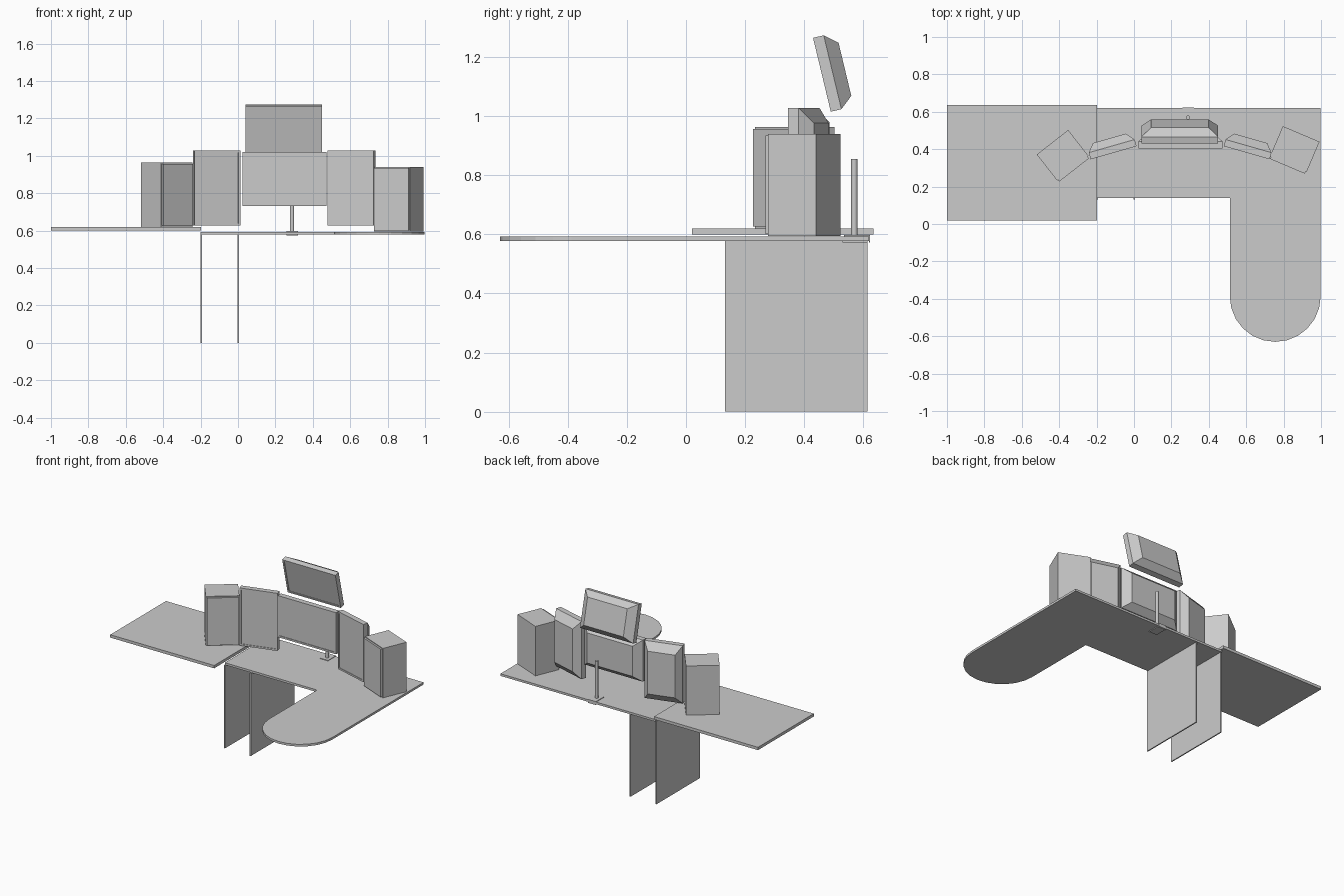
import bpy, bmesh
from math import radians, sin, cos, pi

if "Cube" in bpy.data.objects:
    bpy.data.objects.remove(bpy.data.objects["Cube"])


def finish(name, bm, loc=(0, 0, 0), rot=(0, 0, 0)):
    bmesh.ops.recalc_face_normals(bm, faces=bm.faces)
    mesh = bpy.data.meshes.new(name)
    bm.to_mesh(mesh)
    bm.free()
    ob = bpy.data.objects.new(name, mesh)
    ob.location = loc
    ob.rotation_euler = [radians(a) for a in rot]
    bpy.context.collection.objects.link(ob)
    return ob


def box(name, size, loc, rz=0):
    bm = bmesh.new()
    bmesh.ops.create_cube(bm, size=1)
    bmesh.ops.scale(bm, vec=size, verts=bm.verts)
    return finish(name, bm, loc, (0, 0, rz))


def span(name, x0, x1, y0, y1, z0, z1):
    return box(name, (x1 - x0, y1 - y0, z1 - z0),
               ((x0 + x1) / 2, (y0 + y1) / 2, (z0 + z1) / 2))


def slab(name, outline, z0, z1):
    bm = bmesh.new()
    face = bm.faces.new([bm.verts.new((x, y, z0)) for x, y in outline])
    ext = bmesh.ops.extrude_face_region(bm, geom=[face])
    verts = [g for g in ext["geom"] if isinstance(g, bmesh.types.BMVert)]
    bmesh.ops.translate(bm, vec=(0, 0, z1 - z0), verts=verts)
    return finish(name, bm)


def monitor(name, w, h, inset_x, inset_z, loc, rot):
    """Flat screen: recessed front, straight rim, tapered back."""
    bezel = 0.012
    rings = [(w - 2 * bezel, h - 2 * bezel, 0.004),
             (w - 2 * bezel, h - 2 * bezel, 0),
             (w, h, 0), (w, h, 0.037),
             (w - 2 * inset_x, h - 2 * inset_z, 0.08)]
    bm = bmesh.new()
    loops = [[bm.verts.new((sx * a / 2, y, sz * b / 2))
              for sx, sz in ((-1, -1), (1, -1), (1, 1), (-1, 1))]
             for a, b, y in rings]
    for p, q in zip(loops, loops[1:]):
        for i in range(4):
            j = (i + 1) % 4
            bm.faces.new((p[i], p[j], q[j], q[i]))
    bm.faces.new(loops[0])
    bm.faces.new(loops[-1])
    return finish(name, bm, loc, rot)


def speaker(name, x, y, z0, z1, rz):
    """Cabinet with a thin grille panel on its front."""
    w, d, g = 0.213, 0.188, 0.012
    s, c = sin(radians(rz)), cos(radians(rz))
    zc, h = (z0 + z1) / 2, z1 - z0

    def at(off):
        return (x - s * off, y + c * off, zc)
    box(name + "_cabinet", (w, d - g, h), at(g / 2), rz)
    box(name + "_grille", (w - 0.012, g, h - 0.012), at(-d / 2 + g / 2), rz)


# L-shaped desk top with a rounded end on the return
r, cx, cy = 0.243, 0.755, -0.387
arc = [(cx + r * cos(pi + pi * i / 12), cy + r * sin(pi + pi * i / 12))
       for i in range(13)]
slab("desk_top", [(-0.2, 0.14)] + [(cx - r, 0.14)] + arc
     + [(cx + r, 0.62), (-0.2, 0.62)], 0.578, 0.593)

# Side table top and the two supporting panels
span("side_table_top", -1.0, -0.198, 0.02, 0.635, 0.6, 0.62)
for side, x in (("left", -0.197), ("right", 0.002)):
    span(side + "_leg_panel", x - 0.004, x + 0.004, 0.132, 0.614, 0, 0.578)

# Monitors: centre, tilted upper one, and two upright side ones
monitor("centre_monitor", 0.45, 0.29, 0.05, 0.04, (0.248, 0.405, 0.875), (0, 0, 0))
monitor("upper_monitor", 0.41, 0.257, 0.052, 0.036, (0.245, 0.46, 1.14), (13.5, 0, 0))
for side, x, rz in (("left", -0.109, 16), ("right", 0.602, -16)):
    monitor(side + "_monitor", 0.255, 0.402, 0.036, 0.052, (x, 0.381, 0.827), (0, 0, rz))

# Speakers
speaker("left_speaker", -0.378, 0.363, 0.62, 0.963, 38)
speaker("right_speaker", 0.857, 0.395, 0.595, 0.94, -23)

# Monitor pole with its desk clamp
bm = bmesh.new()
bmesh.ops.create_cone(bm, cap_ends=True, segments=16, radius1=0.011,
                      radius2=0.011, depth=0.262)
finish("monitor_pole", bm, (0.289, 0.57, 0.724))
span("clamp_top_plate", 0.259, 0.32, 0.535, 0.62, 0.593, 0.597)
span("clamp_bottom_plate", 0.259, 0.32, 0.53, 0.614, 0.573, 0.578)
span("clamp_back_plate", 0.259, 0.32, 0.62, 0.623, 0.573, 0.597)
